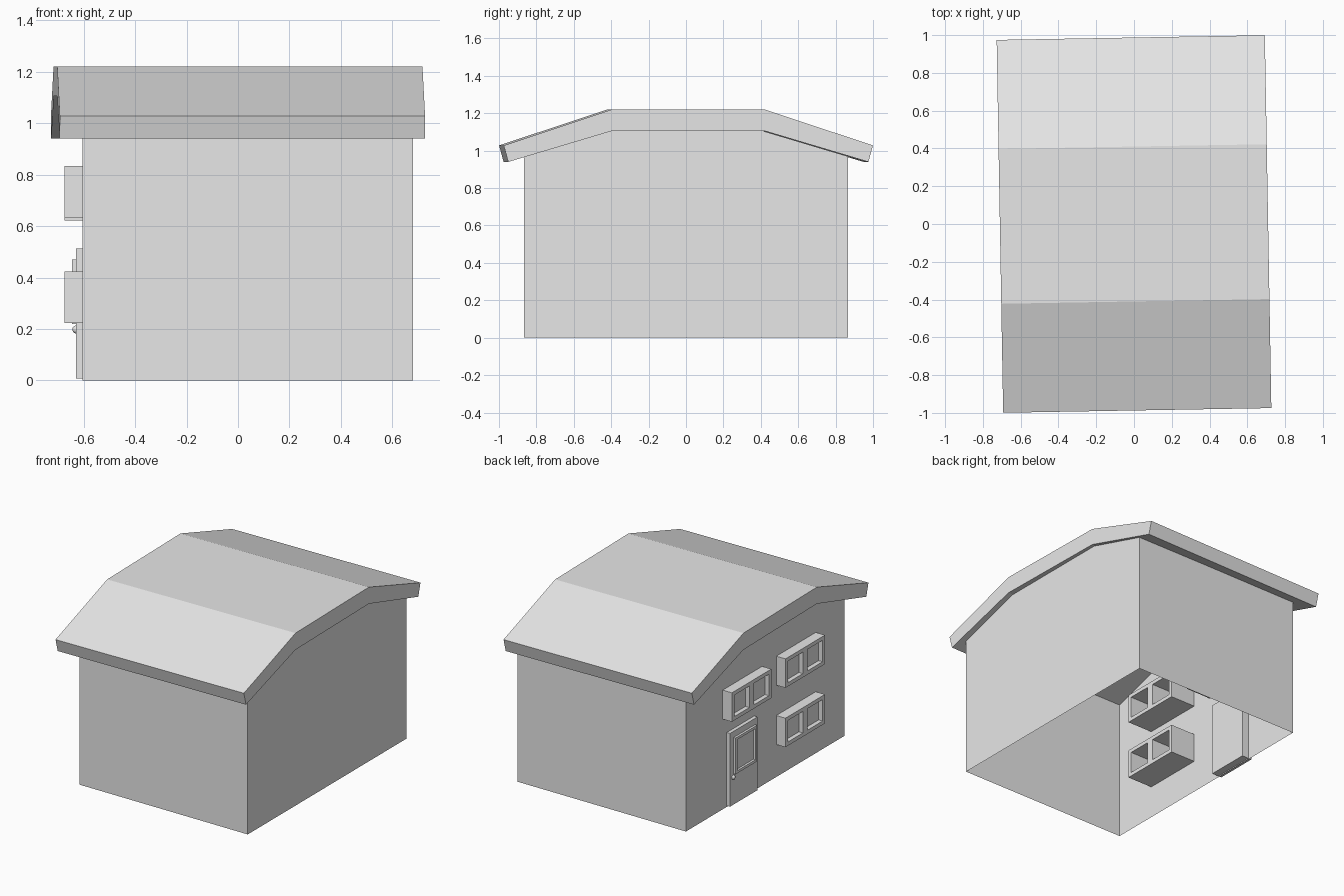
import bpy
import bmesh
from math import radians
from mathutils import Matrix, Vector

old = bpy.data.objects.get("Cube")
if old:
    bpy.data.objects.remove(old, do_unlink=True)

grey = bpy.data.materials.new("plain_grey")
grey.use_nodes = True
grey.diffuse_color = (0.8, 0.8, 0.8, 1)
grey.node_tree.nodes["Principled BSDF"].inputs["Base Color"].default_value = (0.8, 0.8, 0.8, 1)


def finish(name, bm):
    bmesh.ops.recalc_face_normals(bm, faces=bm.faces)
    mesh = bpy.data.meshes.new(name)
    bm.to_mesh(mesh)
    bm.free()
    mesh.materials.append(grey)
    obj = bpy.data.objects.new(name, mesh)
    bpy.context.collection.objects.link(obj)
    return obj


def add_box(bm, x, y, z):
    """Add a box spanning the given (low, high) pairs."""
    size = Vector((x[1] - x[0], y[1] - y[0], z[1] - z[0]))
    mid = Vector((sum(x), sum(y), sum(z))) / 2
    bmesh.ops.create_cube(bm, size=1, matrix=Matrix.Translation(mid) @ Matrix.Diagonal(size).to_4x4())


def extrude_profile(bm, profile, x0, x1, skip=()):
    """Sweep a closed (y, z) profile along x, leaving out the listed sides."""
    ends = [[bm.verts.new((x, y, z)) for y, z in profile] for x in (x0, x1)]
    for end in ends:
        bm.faces.new(end)
    n = len(profile)
    for i in range(n):
        if i not in skip:
            j = (i + 1) % n
            bm.faces.new((ends[0][i], ends[0][j], ends[1][j], ends[1][i]))


def mirrored(half):
    return half + [(-y, z) for y, z in reversed(half)]


WALL = -0.605

# Thin wall shell with gables, open below and under the roof
bm = bmesh.new()
extrude_profile(bm, mirrored([(0.865, 0), (0.865, 0.97), (0.41, 1.106)]), WALL, 0.68, skip=(1, 2, 3, 5))
finish("walls", bm)

# Three-panel roof slab, turned slightly on the walls
bm = bmesh.new()
top = mirrored([(0.987, 1.028), (0.41, 1.22)])
under = mirrored([(0.963, 0.94), (0.41, 1.105)])
extrude_profile(bm, top + under[::-1], -0.71, 0.71)
roof = finish("roof", bm)
roof.rotation_euler.z = radians(1)


# Deep window boxes passing through the wall, each with two panes
def window(name, y0, z0, width=0.43, height=0.2, rim=0.026, mullion=0.05):
    x = (-0.675, -0.415)
    y1, z1, mid = y0 + width, z0 + height, y0 + width / 2
    bm = bmesh.new()
    for z in ((z0, z0 + rim), (z1 - rim, z1)):
        add_box(bm, x, (y0, y1), z)
    for y in ((y0, y0 + rim), (mid - mullion / 2, mid + mullion / 2), (y1 - rim, y1)):
        add_box(bm, x, y, (z0 + rim, z1 - rim))
    add_box(bm, (-0.645, -0.606), (y0 + rim, y1 - rim), (z0 + rim, z1 - rim))
    finish(name, bm)


window("upper_back_window", 0.034, 0.622)
window("upper_front_window", -0.55, 0.633)
window("lower_front_window", -0.55, 0.224)

# Door leaf
bm = bmesh.new()
add_box(bm, (-0.63, -0.555), (0.12, 0.42), (0.008, 0.513))
finish("door", bm)

# Raised frame around the door light
bm = bmesh.new()
x = (-0.645, -0.625)
for z in ((0.22, 0.238), (0.452, 0.47)):
    add_box(bm, x, (0.145, 0.38), z)
for y in ((0.145, 0.163), (0.362, 0.38)):
    add_box(bm, x, y, (0.238, 0.452))
finish("door_light_frame", bm)

# Door knob
bm = bmesh.new()
bmesh.ops.create_uvsphere(bm, u_segments=12, v_segments=8, radius=0.016,
                          matrix=Matrix.Translation((-0.628, 0.385, 0.198)))
knob = finish("door_knob", bm)
for face in knob.data.polygons:
    face.use_smooth = True
